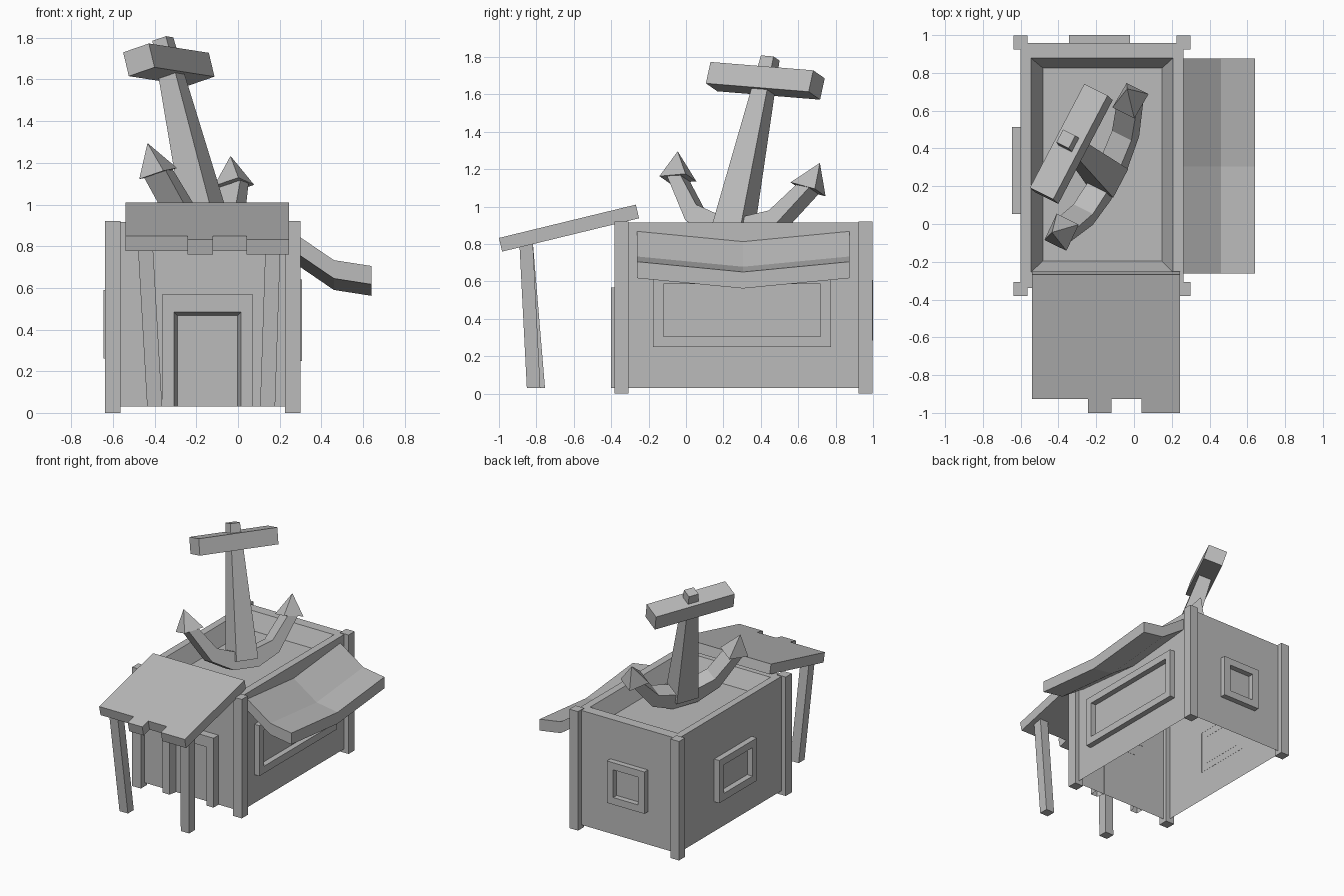
import bpy
import bmesh
from mathutils import Vector

cube = bpy.data.objects.get("Cube")
if cube:
    bpy.data.objects.remove(cube, do_unlink=True)

grey = bpy.data.materials.new("plain grey")
grey.use_nodes = True
COLOUR = (0.5, 0.5, 0.5, 1)
grey.diffuse_color = COLOUR
grey.node_tree.nodes["Principled BSDF"].inputs["Base Color"].default_value = COLOUR


def loft(name, loops, cap_start=True, cap_end=True, closed=True):
    """Bridge loops of equal length into one flat-shaded part."""
    bm = bmesh.new()
    rings = [[bm.verts.new(p) for p in loop] for loop in loops]
    n = len(rings[0])
    for a, b in zip(rings, rings[1:]):
        for i in range(n if closed else n - 1):
            j = (i + 1) % n
            bm.faces.new((a[i], a[j], b[j], b[i]))
    if cap_start:
        bm.faces.new(rings[0])
    if cap_end:
        bm.faces.new(rings[-1])
    bmesh.ops.recalc_face_normals(bm, faces=bm.faces)
    mesh = bpy.data.meshes.new(name)
    bm.to_mesh(mesh)
    bm.free()
    mesh.materials.append(grey)
    obj = bpy.data.objects.new(name, mesh)
    bpy.context.collection.objects.link(obj)
    return obj


def rect(x0, x1, y0, y1, z):
    return [(x0, y0, z), (x0, y1, z), (x1, y1, z), (x1, y0, z)]


# Hut body: open below, with a sunken roof with sloping sides
loft("hut_body", [rect(-0.60, 0.263, -0.34, 0.957, 0.03),
                  rect(-0.60, 0.263, -0.34, 0.957, 0.915),
                  rect(-0.545, 0.206, -0.254, 0.878, 0.915),
                  rect(-0.482, 0.148, -0.196, 0.825, 0.79)], cap_start=False)

# Corner posts
for side, x in (("right", -0.601), ("left", 0.263)):
    for end, y in (("front", -0.345), ("back", 0.96)):
        h = 0.037
        loft(f"{end}_{side}_post",
             [rect(x - h, x + h, y - h, y + h, z) for z in (0, 0.92)])


# Door and window frames
def frame(name, place, outer, inner, wall, front, taper=0.0, closed=True):
    def loop(r, depth, t=0.0):
        u0, u1, z0, z1 = r
        u0, u1, z1 = u0 + t, u1 - t, z1 - t
        return [place(u, z, depth) for u, z in
                ((u0, z0), (u0, z1), (u1, z1), (u1, z0))]
    loft(name, [loop(outer, wall), loop(outer, front), loop(inner, front),
                loop(inner, wall, taper)], False, False, closed)


def inset(r, t):
    return (r[0] + t, r[1] - t, r[2] + t, r[3] - t)


def on_x(u, z, d):
    return (d, u, z)


def on_y(u, z, d):
    return (u, d, z)


frame("door_frame", on_y, (-0.364, 0.072, 0.03, 0.567),
      (-0.306, 0.014, 0.03, 0.483), -0.338, -0.402, 0.016, False)
left_win = (-0.176, 0.775, 0.25, 0.64)
frame("left_window_frame", on_x, left_win, inset(left_win, 0.055), 0.262, 0.306)
right_win = (0.053, 0.513, 0.26, 0.59)
frame("right_window_frame", on_x, right_win, inset(right_win, 0.055), -0.599, -0.645)
back_win = (-0.344, -0.022, 0.283, 0.607)
frame("back_window_frame", on_y, back_win, inset(back_win, 0.055), 0.956, 1.0)

# Porch roof: sloping board with a notched front edge
outline = [(-0.54, 0), (-0.54, 0.9), (-0.243, 0.9), (-0.243, 1), (-0.12, 1),
           (-0.12, 0.9), (0.04, 0.9), (0.04, 1), (0.244, 1), (0.244, 0)]
back_top, front_top = Vector((0, -0.268, 1.01)), Vector((0, -1.0, 0.832))
drop = Vector((0, 0.017, -0.073))


def board(offset):
    return [back_top.lerp(front_top, t) + Vector((x, 0, 0)) + offset
            for x, t in outline]


loft("porch_roof", [board(Vector()), board(drop)])

# Leaning porch legs
for name, xt, xb, yb in (("porch_right_leg", -0.445, -0.4, -0.79),
                         ("porch_left_leg", 0.168, 0.142, -0.815)):
    h = 0.036
    loft(name, [rect(xb - h, xb + h, yb - h, yb + h, 0.03),
                rect(xt - h, xt + h, -0.855 - h, -0.855 + h, 0.81)])

# Sagging side awning
profile = [(0.262, 0.868), (0.46, 0.733), (0.64, 0.705)]
section = profile + [(x, z - 0.088) for x, z in reversed(profile)]
loft("side_awning", [[(x, y, z - sag) for x, z in section]
                     for y, sag in ((-0.262, 0), (0.305, 0.055), (0.875, 0))])

# Leaning anchor, laid out along its own stock, shank and thickness axes
centre = Vector((-0.332, 0.424, 1.672))
shank_dir = Vector((-0.226, 0.206, 0.952)).normalized()
stock_dir = Vector((0.463, 0.884, -0.072)).normalized()
thick_dir = stock_dir.cross(shank_dir)


def at(s, d, n):
    return centre + stock_dir * s + shank_dir * d + thick_dir * n


def block(d, hs, hn):
    return [at(s, d, n) for s, n in ((-hs, -hn), (-hs, hn), (hs, hn), (hs, -hn))]


loft("anchor_stock", [block(d, 0.311, 0.072) for d in (-0.06, 0.06)])
loft("anchor_shank", [block(-0.84, 0.086, 0.084), block(0.128, 0.038, 0.038)])

half = [(0.09, -0.77), (0.22, -0.73), (0.35, -0.575),
        (0.43, -0.585), (0.265, -0.82), (0.1, -0.9)]
arms = half + [(-s, d) for s, d in reversed(half)]
loft("anchor_arms", [[at(s, d, n) for s, d in arms] for n in (-0.06, 0.06)])

for name, m in (("anchor_front_fluke", -1), ("anchor_back_fluke", 1)):
    base = [at(m * s, d, n) for s, d, n in
            ((0.47, -0.592, -0.068), (0.47, -0.592, 0.068),
             (0.318, -0.567, 0.068), (0.318, -0.567, -0.068))]
    tip = [at(m * 0.43, -0.43, 0) + (p - at(m * 0.4, -0.58, 0)) * 0.01 for p in base]
    loft(name, [base, tip])
